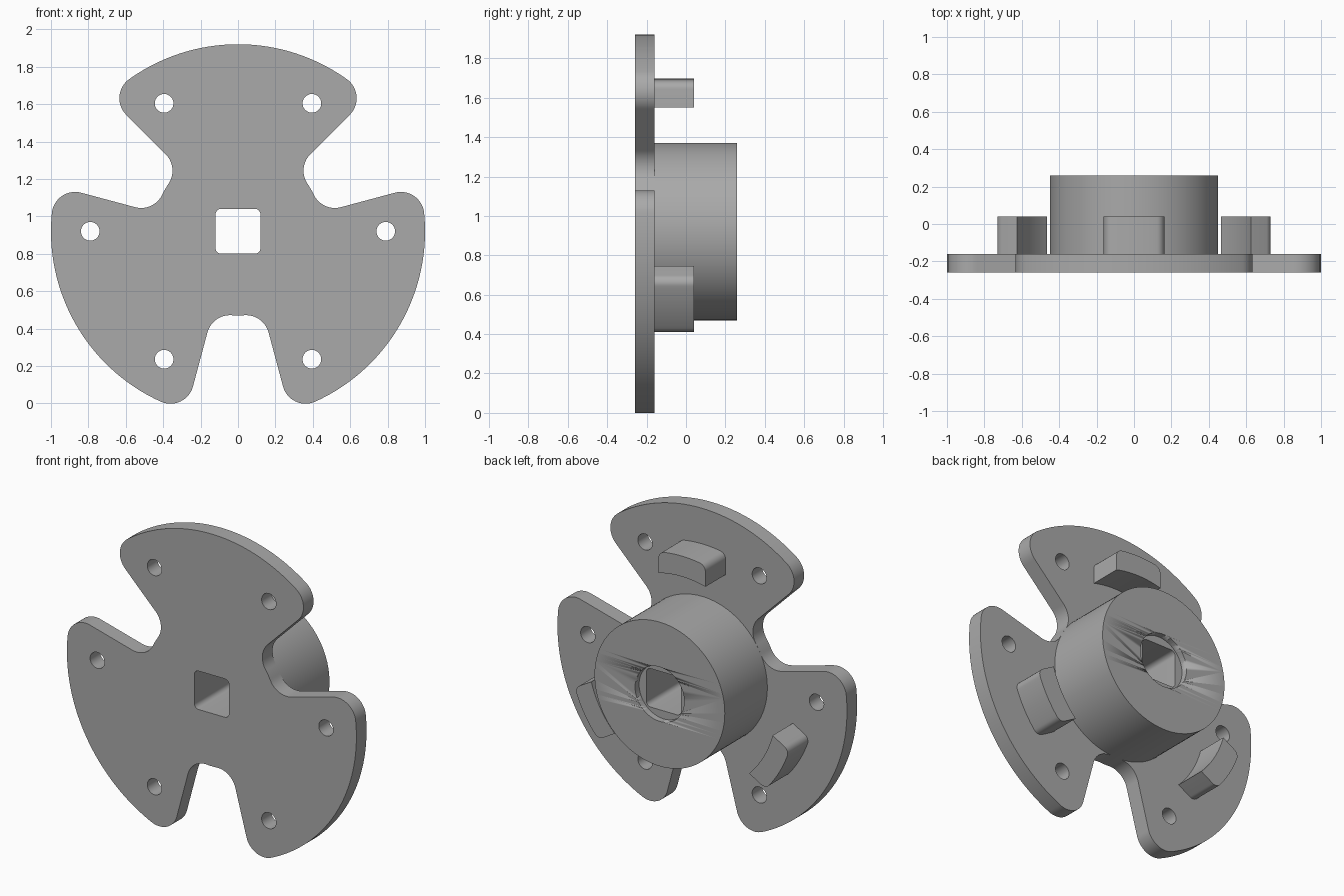
import bpy, bmesh
from math import pi, sin, cos, radians, atan2, sqrt
from mathutils import Vector, Matrix

cube = bpy.data.objects.get("Cube")
if cube:
    bpy.data.objects.remove(cube, do_unlink=True)

AXIS_Z = 0.92
FRONT, PLATE_BACK, CLIP_BACK, HUB_BACK = -0.26, -0.16, 0.04, 0.26

grey = bpy.data.materials.new("plain grey")
grey.use_nodes = True
grey.diffuse_color = (0.4, 0.4, 0.4, 1)
grey.node_tree.nodes["Principled BSDF"].inputs["Base Color"].default_value = (0.4, 0.4, 0.4, 1)


def arc(centre, radius, start, end, steps):
    return [Vector(centre) + radius * Vector((cos(a), sin(a)))
            for a in (start + (end - start) * i / steps for i in range(steps + 1))]


def circle(centre, radius, steps=48):
    return arc(centre, radius, 0, 2 * pi, steps)[:-1]


def turned(points, degrees):
    rot = Matrix.Rotation(radians(degrees), 2)
    return [rot @ p for p in points]


def angle(v):
    return atan2(v.y, v.x)


def slab(name, loops, y0, y1):
    """Extrude closed outlines (inner loops become holes) along y."""
    curve = bpy.data.curves.new(name, 'CURVE')
    curve.dimensions = '2D'
    curve.fill_mode = 'BOTH'
    curve.extrude = (y1 - y0) / 2
    for loop in loops:
        spline = curve.splines.new('POLY')
        spline.points.add(len(loop) - 1)
        for point, p in zip(spline.points, loop):
            point.co = (p.x, p.y, 0, 1)
        spline.use_cyclic_u = True
    temp = bpy.data.objects.new("temp", curve)
    mesh = bpy.data.meshes.new_from_object(temp)
    bpy.data.objects.remove(temp)
    mesh.name = name
    bm = bmesh.new()
    bm.from_mesh(mesh)
    bmesh.ops.remove_doubles(bm, verts=bm.verts, dist=0.0001)
    place = Matrix.Translation((0, (y0 + y1) / 2, AXIS_Z)) @ Matrix.Rotation(pi / 2, 4, 'X')
    bmesh.ops.transform(bm, matrix=place, verts=bm.verts)
    bmesh.ops.recalc_face_normals(bm, faces=bm.faces)
    bm.to_mesh(mesh)
    bm.free()
    mesh.materials.clear()
    mesh.materials.append(grey)
    obj = bpy.data.objects.new(name, mesh)
    bpy.context.collection.objects.link(obj)
    return obj


def smooth(obj):
    bpy.ops.object.select_all(action='DESELECT')
    obj.select_set(True)
    bpy.context.view_layer.objects.active = obj
    bpy.ops.object.shade_smooth_by_angle(angle=radians(30))


# Half of one slot, opening along +x: hub arc, inner fillet, straight flank, rounded tip
HUB_R, FILLET = 0.45, 0.125
flank = Vector((cos(radians(15)), sin(radians(15))))
inward = Vector((flank.y, -flank.x))
tip = (1 - FILLET) * Vector((cos(radians(24.4)), sin(radians(24.4))))
base = tip + inward * FILLET * 2
along = base.dot(flank)
reach = -along + sqrt(along ** 2 - base.length_squared + (HUB_R + FILLET) ** 2)
root = base + flank * reach
half_slot = arc((0, 0), HUB_R, 0, angle(root), 4)[1:]
half_slot += arc(root, FILLET, angle(root) + pi, angle(-inward), 14)[1:]
half_slot += arc(tip, FILLET, angle(inward), angle(tip), 18)

slot = [Vector((p.x, -p.y)) for p in reversed(half_slot)] + [Vector((HUB_R, 0))] + half_slot
tip_angle = angle(tip)
rim = arc((0, 0), 1, tip_angle, 2 * pi / 3 - tip_angle, 40)[1:-1]
outline = [p for turn in (30, 150, 270) for p in turned(slot + rim, turn)]

# Square bore with rounded corners
bore = []
for i in range(4):
    bore += turned(arc((0.09, 0.09), 0.03, 0, pi / 2, 6), 90 * i)

# Three-lobed plate with six bolt holes
holes = [turned(circle((0.79, 0), 0.05, 32), 60 * i) for i in range(6)]
smooth(slab("lobed_plate", [outline, bore] + holes, FRONT, PLATE_BACK))

# Hub with a shallow round recess around the bore
hub = slab("hub", [circle((0, 0), HUB_R, 96), bore], PLATE_BACK, HUB_BACK)
cutter = slab("recess_cutter", [circle((0, 0), 0.17, 64)], HUB_BACK - 0.04, HUB_BACK + 0.1)
cutter.hide_render = True
cutter.hide_set(True)
recess = hub.modifiers.new("recess", 'BOOLEAN')
recess.object = cutter
recess.solver = 'EXACT'
smooth(hub)
bpy.ops.object.modifier_apply(modifier="recess")
bpy.data.objects.remove(cutter, do_unlink=True)

# Curved lugs with parallel ends and rounded outer corners
INNER, OUTER, HALF, ROUND = 0.65, 0.778, 0.162, 0.045
corner = Vector((sqrt((OUTER - ROUND) ** 2 - (HALF - ROUND) ** 2), HALF - ROUND))
inner_angle = atan2(HALF, sqrt(INNER ** 2 - HALF ** 2))
lug = arc((0, 0), INNER, inner_angle, -inner_angle, 16)
lug += arc((corner.x, -corner.y), ROUND, -pi / 2, -angle(corner), 8)
lug += arc((0, 0), OUTER, -angle(corner), angle(corner), 16)[1:-1]
lug += arc(corner, ROUND, angle(corner), pi / 2, 8)
for name, turn in (("top_lug", 90), ("right_lug", 210), ("left_lug", 330)):
    smooth(slab(name, [turned(lug, turn)], PLATE_BACK, CLIP_BACK))
